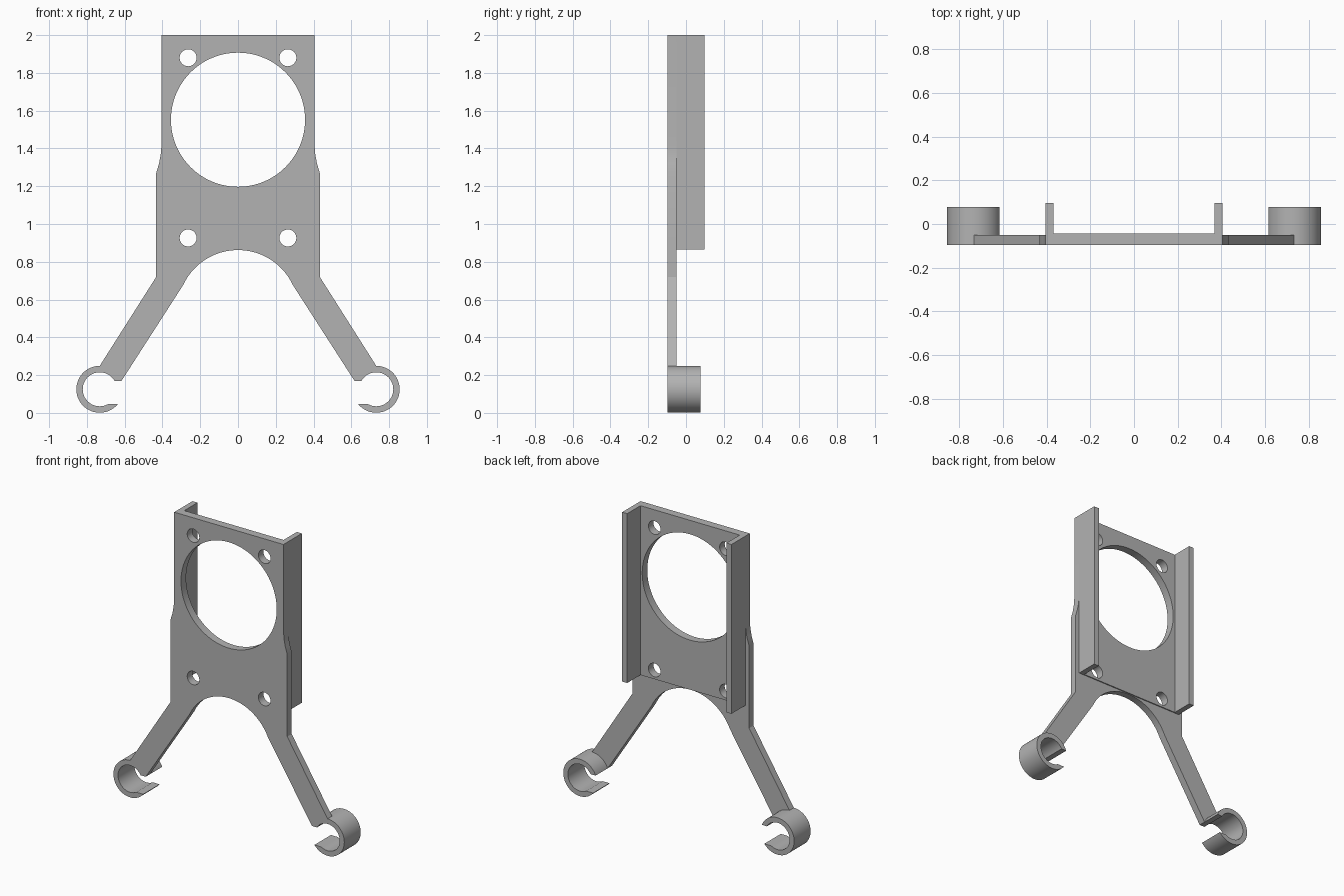
import bpy, bmesh
from math import sin, cos, asin, radians, pi

cube = bpy.data.objects.get("Cube")
if cube:
    bpy.data.objects.remove(cube, do_unlink=True)

grey = bpy.data.materials.new("plain grey")
grey.use_nodes = True
colour = (0.45, 0.45, 0.45, 1)
grey.diffuse_color = colour
grey.node_tree.nodes["Principled BSDF"].inputs["Base Color"].default_value = colour

FRONT, ARM_BACK, PANEL_BACK, CLIP_BACK, FLANGE_BACK = -0.097, -0.05, -0.043, 0.077, 0.097


def arc(cx, cz, r, a0, a1, n):
    """Points on an arc from angle a0 to a1 (radians)."""
    return [(cx + r * cos(a0 + (a1 - a0) * i / n), cz + r * sin(a0 + (a1 - a0) * i / n))
            for i in range(n + 1)]


def circle(cx, cz, r, n):
    return arc(cx, cz, r, 0, 2 * pi, n)[:-1]


def flip(points):
    return [(-x, z) for x, z in reversed(points)]


def slab(name, loops, y0, y1):
    """Extrude a front profile, with optional holes, from y0 to y1."""
    bm = bmesh.new()
    edges = []
    for loop in loops:
        vs = [bm.verts.new((x, y0, z)) for x, z in loop]
        edges += [bm.edges.new((v, vs[i - 1])) for i, v in enumerate(vs)]
    bmesh.ops.triangle_fill(bm, edges=edges, use_beauty=True)
    out = bmesh.ops.extrude_face_region(bm, geom=bm.faces[:], use_keep_orig=True)
    moved = [g for g in out["geom"] if isinstance(g, bmesh.types.BMVert)]
    bmesh.ops.translate(bm, verts=moved, vec=(0, y1 - y0, 0))
    bmesh.ops.recalc_face_normals(bm, faces=bm.faces[:])
    mesh = bpy.data.meshes.new(name)
    bm.to_mesh(mesh)
    bm.free()
    mesh.materials.append(grey)
    ob = bpy.data.objects.new(name, mesh)
    bpy.context.collection.objects.link(ob)
    bpy.ops.object.select_all(action="DESELECT")
    ob.select_set(True)
    bpy.context.view_layer.objects.active = ob
    bpy.ops.object.shade_smooth_by_angle(angle=radians(25))
    return ob


# Fan opening and screw holes
holes = [circle(0, 1.552, 0.355, 96)]
for x in (-0.264, 0.264):
    for z in (0.926, 1.88):
        holes.append(circle(x, z, 0.045, 32))

# Clip dimensions: ring with a slot facing the centre line
CX, CZ, R_OUT, R_IN = 0.732, 0.125, 0.124, 0.09
UP, DOWN = 0.045, 0.077
out_up, out_down = pi - asin(UP / R_OUT), asin(DOWN / R_OUT) - pi
in_up, in_down = pi - asin(UP / R_IN), asin(DOWN / R_IN) - pi

# Front plate with both arms
side = [(0.405, 2), (0.405, 1.42), (0.409, 1.37), (0.418, 1.32), (0.433, 1.27), (0.433, 0.72)]
side += arc(CX, CZ, R_OUT, pi / 2, out_up, 12)
arch_r = 0.32
side += arc(0, 0.862 - arch_r, arch_r, radians(25), pi / 2, 24)
slab("front_plate", [side + flip(side)[1:]] + holes, FRONT, ARM_BACK)

# Thicker rectangular panel behind the plate
panel = [(-0.405, 0.865), (0.405, 0.865), (0.405, 2), (-0.405, 2)]
slab("back_panel", [panel] + holes, ARM_BACK, PANEL_BACK)

# Side flanges and pole clips
flange = [(0.368, 0.865), (0.405, 0.865), (0.405, 2), (0.368, 2)]
clip = arc(CX, CZ, R_OUT, out_up, out_down, 64) + arc(CX, CZ, R_IN, in_down, in_up, 56)
for label, mirror in (("left", lambda p: p), ("right", flip)):
    slab(label + "_flange", [mirror(flange)], PANEL_BACK, FLANGE_BACK)
    slab(label + "_clip", [mirror(clip)], FRONT, CLIP_BACK)
